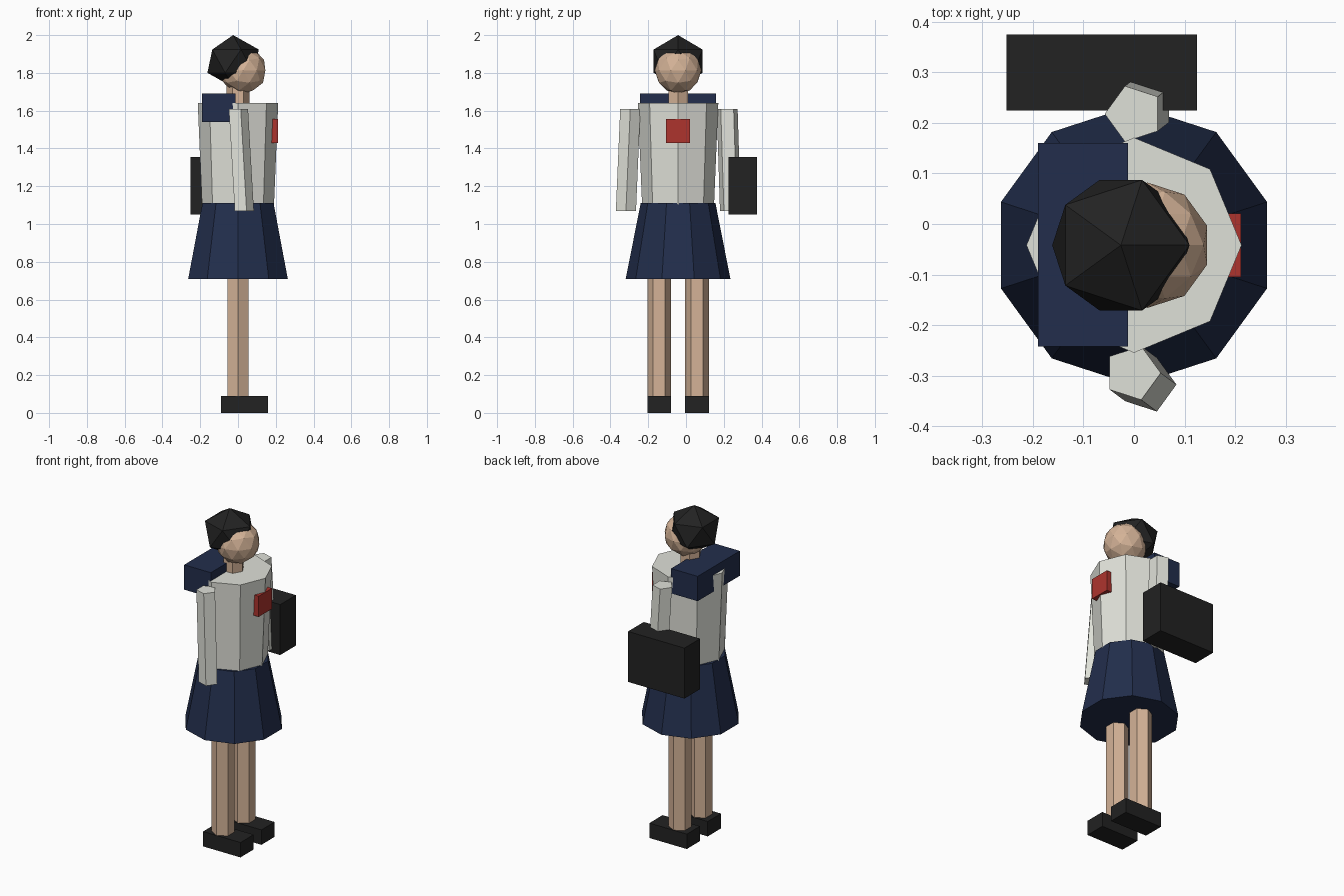
import bpy
import bmesh
from math import cos, sin, tau, radians
from mathutils import Matrix, Vector

default_cube = bpy.data.objects.get("Cube")
if default_cube:
    bpy.data.objects.remove(default_cube, do_unlink=True)


def material(name, rgb):
    mat = bpy.data.materials.new(name)
    mat.use_nodes = True
    mat.diffuse_color = (*rgb, 1)
    mat.node_tree.nodes["Principled BSDF"].inputs["Base Color"].default_value = (*rgb, 1)
    return mat


WHITE = material("shirt_white", (0.74, 0.75, 0.69))
NAVY = material("navy_cloth", (0.016, 0.027, 0.072))
SKIN = material("skin", (0.66, 0.45, 0.31))
BLACK = material("soft_black", (0.016, 0.016, 0.016))
RED = material("scarf_red", (0.42, 0.034, 0.027))


def finish(name, bm, mat):
    bmesh.ops.recalc_face_normals(bm, faces=bm.faces)
    mesh = bpy.data.meshes.new(name)
    bm.to_mesh(mesh)
    bm.free()
    mesh.materials.append(mat)
    obj = bpy.data.objects.new(name, mesh)
    bpy.context.collection.objects.link(obj)
    return obj


def box(name, low, high, mat):
    low, high = Vector(low), Vector(high)
    bm = bmesh.new()
    bmesh.ops.create_cube(bm, size=1, matrix=Matrix.Translation((low + high) / 2)
                          @ Matrix.Diagonal((*(high - low), 1)))
    return finish(name, bm, mat)


def prism(name, sides, bottom, r_bottom, top, r_top, mat, turn=0):
    """Capped, possibly leaning and tapered prism between two centres."""
    bm = bmesh.new()
    rings = []
    for centre, radius in ((bottom, r_bottom), (top, r_top)):
        ring = []
        for i in range(sides):
            a = radians(turn) + tau * i / sides
            ring.append(bm.verts.new(Vector(centre) + Vector((cos(a), sin(a), 0)) * radius))
        bm.faces.new(ring)
        rings.append(ring)
    for i in range(sides):
        j = (i + 1) % sides
        bm.faces.new((rings[0][i], rings[0][j], rings[1][j], rings[1][i]))
    return finish(name, bm, mat)


def ball(name, centre, radius, height, detail, mat):
    bm = bmesh.new()
    bmesh.ops.create_icosphere(bm, subdivisions=detail, radius=1,
                               matrix=Matrix.Translation(centre)
                               @ Matrix.Diagonal((radius, radius, height, 1)))
    return finish(name, bm, mat)


MID = -0.042  # body centre line in y

# Legs and shoes
for side, y in (("left", MID + 0.1), ("right", MID - 0.1)):
    prism(side + "_leg", 6, (0, y, 0.01), 0.063, (0, y, 0.75), 0.063, SKIN, 30)
    box(side + "_shoe", (-0.09, y - 0.063, 0), (0.16, y + 0.063, 0.09), BLACK)

# Skirt and shirt
prism("skirt", 10, (0, MID, 0.71), 0.277, (0, MID, 1.11), 0.198, NAVY, 18)
prism("shirt_body", 8, (0, MID, 1.09), 0.19, (0, MID, 1.64), 0.213, WHITE)

# Arms lean slightly outward and forward
prism("left_arm", 5, (0.022, 0.235, 1.07), 0.058, (0, 0.218, 1.61), 0.058, WHITE, 36)
prism("right_arm", 5, (0.028, -0.318, 1.07), 0.056, (-0.003, -0.295, 1.61), 0.056, WHITE)

# Collar flap on the back and scarf on the chest
box("collar_flap", (-0.19, -0.243, 1.54), (-0.012, 0.16, 1.69), NAVY)
box("chest_scarf", (0.178, MID - 0.063, 1.43), (0.212, MID + 0.063, 1.555), RED)

# Neck, head and hair
prism("neck", 6, (0, MID, 1.6), 0.06, (0, MID, 1.75), 0.06, SKIN, 0)
ball("head", (0.027, MID, 1.813), 0.124, 0.124, 2, SKIN)
ball("hair", (-0.026, MID, 1.862), 0.152, 0.138, 1, BLACK)

# School bag
box("bag", (-0.252, 0.225, 1.05), (0.125, 0.375, 1.355), BLACK)
